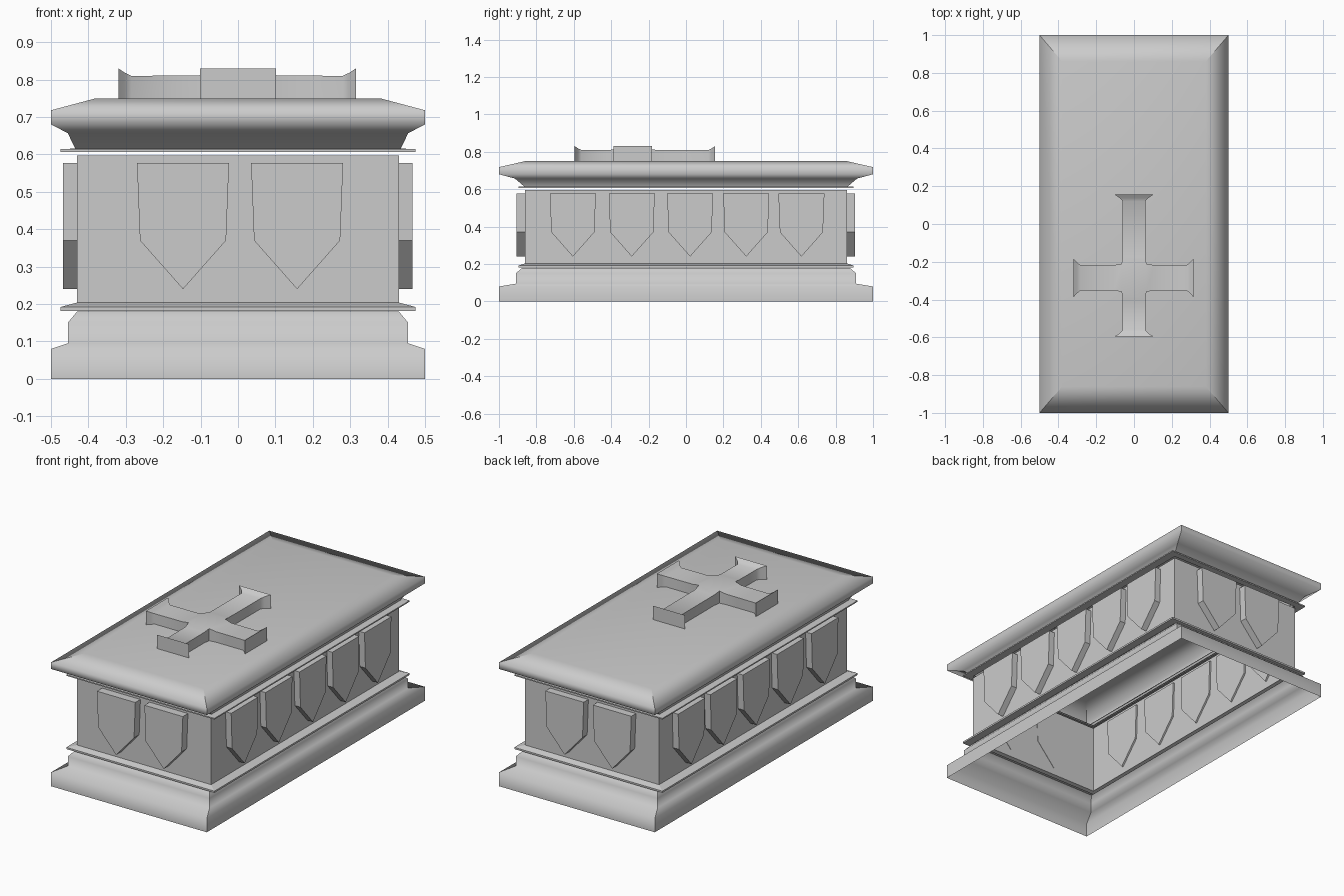
import bpy, bmesh
from mathutils import Matrix, Vector
from math import pi

if "Cube" in bpy.data.objects:
    bpy.data.objects.remove(bpy.data.objects["Cube"])


def finish(bm, name):
    me = bpy.data.meshes.new(name)
    bmesh.ops.recalc_face_normals(bm, faces=bm.faces)
    bm.to_mesh(me)
    bm.free()
    ob = bpy.data.objects.new(name, me)
    bpy.context.collection.objects.link(ob)
    return ob


def tier(name, rings, cap=False, smooth=True):
    """Rectangular moulding: rings are (half width, half length, height)."""
    bm = bmesh.new()
    loops = [[bm.verts.new((sx * hx, sy * hy, z))
              for sx, sy in ((-1, -1), (1, -1), (1, 1), (-1, 1))]
             for hx, hy, z in rings]
    for a, b in zip(loops, loops[1:]):
        for i in range(4):
            j = (i + 1) % 4
            f = bm.faces.new((a[i], a[j], b[j], b[i]))
            f.smooth = smooth
            # mitred corners stay sharp
            bm.edges.get((a[i], b[i])).smooth = False
    if cap:
        bm.faces.new(loops[-1]).smooth = smooth
    return finish(bm, name)


# stepped base, open underneath
tier("base", [(.5, 1, 0), (.5, 1, .08), (.455, .91, .095),
              (.455, .91, .15), (.43, .875, .18)])
# thin trim, lower and upper
tier("lower_trim", [(.43, .86, .181), (.475, .895, .182),
                    (.475, .895, .192), (.43, .86, .204)], smooth=False)
tier("upper_trim", [(.43, .86, .606), (.475, .895, .607),
                    (.475, .895, .614), (.43, .86, .616)], smooth=False)
# chest walls
tier("body", [(.43, .86, .2), (.43, .86, .597)], smooth=False)
# lid
tier("lid", [(.435, .865, .615), (.455, .915, .657), (.5, 1, .68),
             (.5, 1, .718), (.38, .86, .75)], cap=True)


# shields: built facing -y, then turned onto each wall
def shield(name, along, inner, outer, angle):
    outline = ((-.123, .577), (-.115, .37), (0, .24), (.115, .37), (.123, .577))
    bm = bmesh.new()
    f = bm.faces.new([bm.verts.new((along + x, -outer, z)) for x, z in outline])
    ext = bmesh.ops.extrude_face_region(bm, geom=[f], use_keep_orig=True)
    bmesh.ops.translate(bm, vec=(0, outer - inner, 0),
                        verts=[v for v in ext["geom"] if isinstance(v, bmesh.types.BMVert)])
    bmesh.ops.rotate(bm, matrix=Matrix.Rotation(angle, 3, 'Z'), verts=bm.verts)
    finish(bm, name)


for i, x in enumerate((-.147, .158)):
    shield(f"front_shield_{i}", x, .858, .907, 0)
    shield(f"back_shield_{i}", x, .855, .903, pi)
for i, y in enumerate((-.605, -.29, .022, .322, .617)):
    shield(f"right_shield_{i}", y, .42, .466, pi / 2)
    shield(f"left_shield_{i}", -y, .42, .468, -pi / 2)


# cross with flared, upturned ends
bm = bmesh.new()
cx, cy, low = 0, -.285, .742
hx, hy = .066, .073
core = [bm.verts.new((cx + sx * hx, cy + sy * hy, .82))
        for sx, sy in ((-1, -1), (1, -1), (1, 1), (-1, 1))]
bm.faces.new(core)
arms = (((0, -1), .31, hy, .06), ((1, 0), .315, hx, .068),
        ((0, 1), .44, hy, .06), ((-1, 0), .32, hx, .068))
for i, (d, length, start, w) in enumerate(arms):
    d = Vector((*d, 0))
    side = Vector((-d.y, d.x, 0))
    prev = (core[i], core[(i + 1) % 4])
    for dist, half, z in ((start + .04, w, .811), (length - .035, w, .81),
                          (length - .018, w + .014, .818), (length, .102, .83)):
        c = Vector((cx, cy, z)) + d * dist
        cur = (bm.verts.new(c - side * half), bm.verts.new(c + side * half))
        bm.faces.new((prev[0], cur[0], cur[1], prev[1]))
        prev = cur
rim = [e for e in bm.edges if e.is_boundary]
ext = bmesh.ops.extrude_edge_only(bm, edges=rim)
for v in ext["geom"]:
    if isinstance(v, bmesh.types.BMVert):
        v.co.z = low
bmesh.ops.contextual_create(bm, geom=[e for e in bm.edges if e.is_boundary])
cross = finish(bm, "lid_cross")
bpy.context.view_layer.objects.active = cross
cross.select_set(True)
bpy.ops.object.shade_smooth_by_angle(angle=.7)
